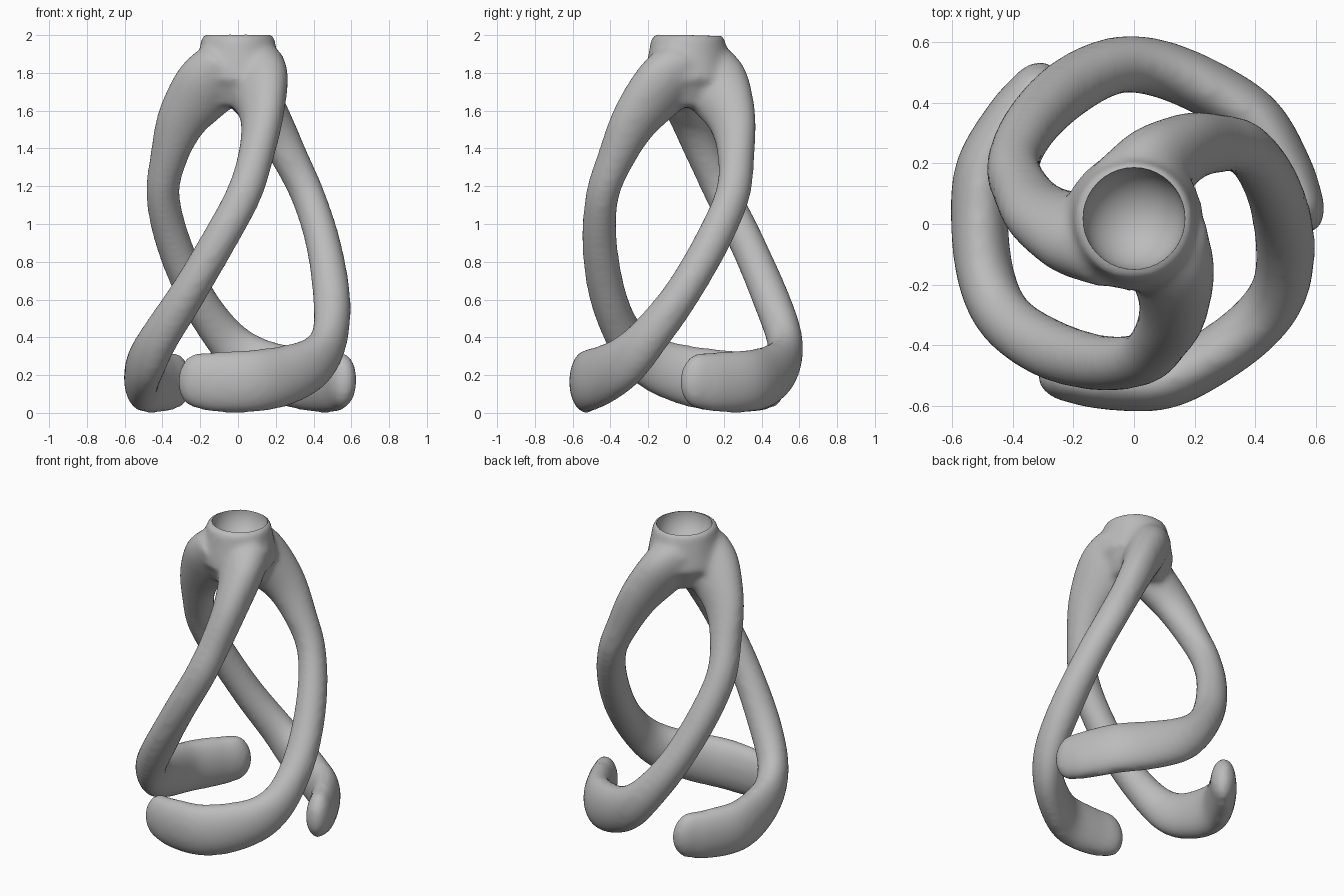
import bpy, bmesh, math
from mathutils import Vector, Matrix

cube = bpy.data.objects.get("Cube")
if cube:
    bpy.data.objects.remove(cube, do_unlink=True)

clay = bpy.data.materials.new("grey clay")
clay.use_nodes = True
GREY = (0.5, 0.5, 0.5, 1)
clay.diffuse_color = GREY
clay.node_tree.nodes["Principled BSDF"].inputs["Base Color"].default_value = GREY

# Arm path from hub to foot tip: x, y, z, radial half-width, side half-width
ARM = [Vector(p) for p in (
    (-.01, .075, 1.83, .18, .15),
    (.06, .165, 1.72, .18, .13),
    (.17, .245, 1.55, .135, .105),
    (.275, .265, 1.35, .10, .095),
    (.37, .245, 1.15, .088, .095),
    (.45, .135, .90, .093, .095),
    (.495, -.03, .62, .10, .097),
    (.485, -.20, .40, .095, .112),
    (.405, -.325, .27, .095, .14),
    (.255, -.44, .20, .095, .16),
    (.09, -.52, .17, .093, .167),
    (-.10, -.525, .163, .086, .162),
    (-.21, -.51, .172, .078, .15))]
STEPS, SIDES = 6, 24
TIP = 0.11


def spline(points, steps):
    """Catmull-Rom samples through points of any dimension."""
    pts = [2 * points[0] - points[1]] + points + [2 * points[-1] - points[-2]]
    out = []
    for i in range(1, len(pts) - 2):
        a, b, c, d = pts[i - 1:i + 3]
        for s in range(steps):
            t = s / steps
            out.append(0.5 * (2 * b + (c - a) * t + (2 * a - 5 * b + 4 * c - d) * t * t
                              + (3 * b - a - 3 * c + d) * t ** 3))
    out.append(points[-1].copy())
    return out


def add_arm(bm, turn):
    """Sweep an elliptical section along the path, with a rounded tip."""
    path = spline(ARM, STEPS)
    centres = [Vector(p[:3]) for p in path]
    sizes = [(p[3], p[4]) for p in path]
    end, heading = centres[-1], (centres[-1] - centres[-2]).normalized()
    for k in range(1, 7):
        t = math.sin(k / 6 * math.pi / 2 * 0.97)
        shrink = math.sqrt(1 - t * t)
        centres.append(end + heading * TIP * t)
        sizes.append((path[-1][3] * shrink, path[-1][4] * shrink))
    rings = []
    for i, c in enumerate(centres):
        tangent = (centres[min(i + 1, len(centres) - 1)] - centres[max(i - 1, 0)]).normalized()
        side = tangent.cross(Vector((c.x, c.y, 0))).normalized()
        outward = side.cross(tangent)
        ring = []
        for k in range(SIDES):
            ang = math.tau * k / SIDES
            p = c + outward * sizes[i][0] * math.cos(ang) + side * sizes[i][1] * math.sin(ang)
            ring.append(bm.verts.new(turn @ p))
        rings.append(ring)
    for r, s in zip(rings, rings[1:]):
        for k in range(SIDES):
            n = (k + 1) % SIDES
            bm.faces.new((r[k], r[n], s[n], s[k]))
    bm.faces.new(rings[0])
    bm.faces.new(rings[-1])


def make_object(name, bm):
    bmesh.ops.recalc_face_normals(bm, faces=bm.faces[:])
    mesh = bpy.data.meshes.new(name)
    bm.to_mesh(mesh)
    bm.free()
    mesh.materials.append(clay)
    mesh.shade_smooth()
    obj = bpy.data.objects.new(name, mesh)
    bpy.context.scene.collection.objects.link(obj)
    return obj


# Three identical arms around the axis
bm = bmesh.new()
for i in range(3):
    add_arm(bm, Matrix.Rotation(math.tau * i / 3, 3, 'Z'))

# Hub joining the arms: upper collar and a lower plug that fills the crotch
for bottom, top, r1, r2 in ((1.76, 2.005, .235, .19), (1.62, 1.77, .15, .225)):
    bmesh.ops.create_cone(bm, cap_ends=True, segments=48, radius1=r1, radius2=r2,
                          depth=top - bottom,
                          matrix=Matrix.Translation((0, .01, (top + bottom) / 2)))
body = make_object("candle_stand", bm)

# Bowl cutter for the cup
bm = bmesh.new()
bmesh.ops.create_uvsphere(bm, u_segments=40, v_segments=24, radius=.168,
                          matrix=Matrix.Translation((0, .018, 1.995)))
bowl = make_object("bowl_cutter", bm)
bowl.hide_render = True

# Fuse into one soft body, then cut the cup
fuse = body.modifiers.new("fuse", 'REMESH')
fuse.mode = 'VOXEL'
fuse.voxel_size = .017
fuse.use_smooth_shade = True
soften = body.modifiers.new("soften", 'SMOOTH')
soften.factor = .5
soften.iterations = 16
cut = body.modifiers.new("cup", 'BOOLEAN')
cut.operation = 'DIFFERENCE'
cut.object = bowl
cut.solver = 'EXACT'

bpy.context.view_layer.objects.active = body
body.select_set(True)
bpy.context.view_layer.update()
for name in ("fuse", "soften", "cup"):
    bpy.ops.object.modifier_apply(modifier=name)
bpy.data.objects.remove(bowl, do_unlink=True)
bpy.ops.object.shade_smooth_by_angle(angle=math.radians(40))
